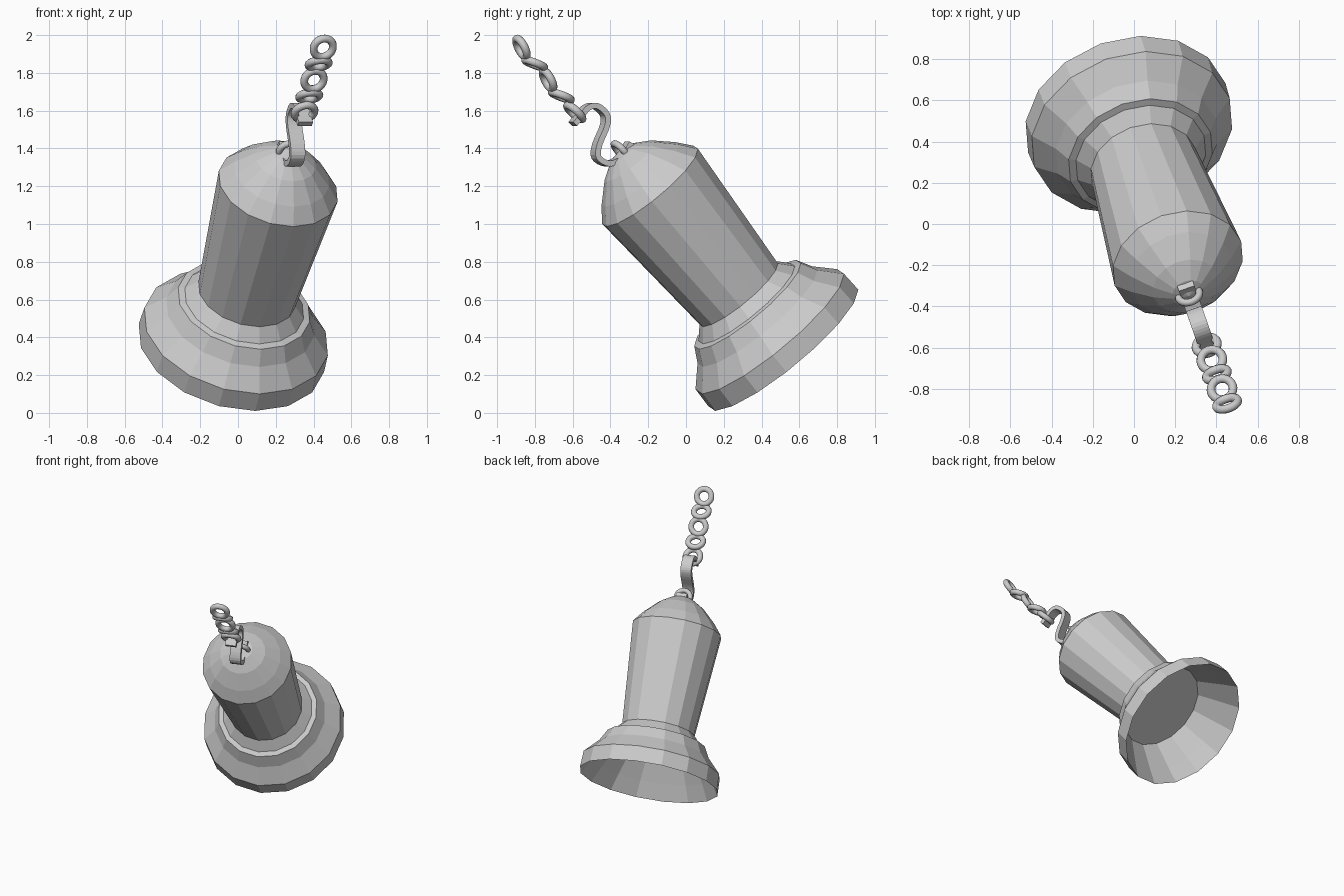
import bpy, bmesh, math
from mathutils import Matrix, Vector

if "Cube" in bpy.data.objects:
    bpy.data.objects.remove(bpy.data.objects["Cube"])

# Tilted frame: local z is the bell axis, origin at the centre of the mouth
side = Vector((0.944, 0.331, 0))
back = Vector((-0.249, 0.711, 0.658))
axis = Vector((0.218, -0.621, 0.753))
FRAME = Matrix((side, back, axis)).transposed().to_4x4()
FRAME.translation = (-0.035, 0.515, 0.344)


def finish(bm, name, smooth=False):
    bmesh.ops.recalc_face_normals(bm, faces=bm.faces)
    bm.transform(FRAME)
    me = bpy.data.meshes.new(name)
    bm.to_mesh(me)
    bm.free()
    for p in me.polygons:
        p.use_smooth = smooth
    ob = bpy.data.objects.new(name, me)
    bpy.context.collection.objects.link(ob)
    return ob


def lathe(name, profile, n=16):
    """Turn a closed (radius, height) profile that starts and ends on the axis."""
    bm = bmesh.new()
    rings = []
    for r, z in profile:
        if r == 0:
            rings.append([bm.verts.new((0, 0, z))] * n)
        else:
            rings.append([bm.verts.new((r * math.cos(2 * math.pi * i / n),
                                        r * math.sin(2 * math.pi * i / n), z))
                          for i in range(n)])
    for a, b in zip(rings, rings[1:]):
        for i in range(n):
            j = (i + 1) % n
            bm.faces.new(list(dict.fromkeys((a[i], a[j], b[j], b[i]))))
    return finish(bm, name)


def ring(name, center, tilt, R=0.054, r=0.021, n=24, m=10):
    """Torus tilted about the local side axis; tilt 0 has its hole along local y."""
    bm = bmesh.new()
    rot = Matrix.Translation(center) @ Matrix.Rotation(math.radians(tilt), 4, 'X')
    v = []
    for i in range(n):
        a = 2 * math.pi * i / n
        row = []
        for k in range(m):
            b = 2 * math.pi * k / m
            d = R + r * math.cos(b)
            row.append(bm.verts.new(rot @ Vector((d * math.cos(a), r * math.sin(b), d * math.sin(a)))))
        v.append(row)
    for i in range(n):
        for k in range(m):
            i2, k2 = (i + 1) % n, (k + 1) % m
            bm.faces.new((v[i][k], v[i2][k], v[i2][k2], v[i][k2]))
    return finish(bm, name, True)


def strip(name, path, width, thick):
    """Flat bar swept along a smoothed (y, z) path."""
    pts = [Vector(p) for p in path]
    ext = [2 * pts[0] - pts[1]] + pts + [2 * pts[-1] - pts[-2]]
    fine = []
    for i in range(1, len(ext) - 2):
        p0, p1, p2, p3 = ext[i - 1:i + 3]
        for s in range(4):
            t = s / 4
            fine.append(0.5 * (2 * p1 + (p2 - p0) * t + (2 * p0 - 5 * p1 + 4 * p2 - p3) * t * t
                               + (3 * p1 - p0 - 3 * p2 + p3) * t ** 3))
    fine.append(pts[-1])
    bm = bmesh.new()
    rows = []
    for i, p in enumerate(fine):
        d = (fine[min(i + 1, len(fine) - 1)] - fine[max(i - 1, 0)]).normalized()
        nrm = Vector((-d.y, d.x)) * thick / 2
        rows.append([bm.verts.new((x * width / 2, p.x + s * nrm.x, p.y + s * nrm.y))
                     for x, s in ((-1, -1), (1, -1), (1, 1), (-1, 1))])
    for a, b in zip(rows, rows[1:]):
        for k in range(4):
            bm.faces.new((a[k], a[(k + 1) % 4], b[(k + 1) % 4], b[k]))
    bm.faces.new(rows[0])
    bm.faces.new(rows[-1])
    return finish(bm, name)


# Bell: dome, tapered waist, stepped shoulder, flared lip, hollow mouth
lathe("bell_body", [(0, 1.392), (0.08, 1.37), (0.165, 1.315), (0.26, 1.22), (0.325, 1.137),
                    (0.265, 0.38), (0.325, 0.312), (0.36, 0.305), (0.405, 0.22),
                    (0.502, 0.115), (0.507, 0), (0.44, 0.11), (0.33, 0.28), (0, 0.28)])

# Loop on the crown
ring("crown_ring", (0, 0, 1.385), 0, 0.052, 0.018)

# S-shaped hook
strip("hook", [(0.064, 1.386), (0.01, 1.368), (-0.043, 1.36), (-0.104, 1.387), (-0.125, 1.45),
               (-0.078, 1.497), (0.02, 1.544), (0.059, 1.589), (0.049, 1.658),
               (0.002, 1.685), (-0.06, 1.675), (-0.11, 1.67)], 0.08, 0.03)

# Chain links tilted alternately
for i, tilt in enumerate((5, 27, -15, 27, -15)):
    ring(f"chain_link_{i + 1}", (0, -0.06, 1.709 + 0.1135 * i), tilt)
